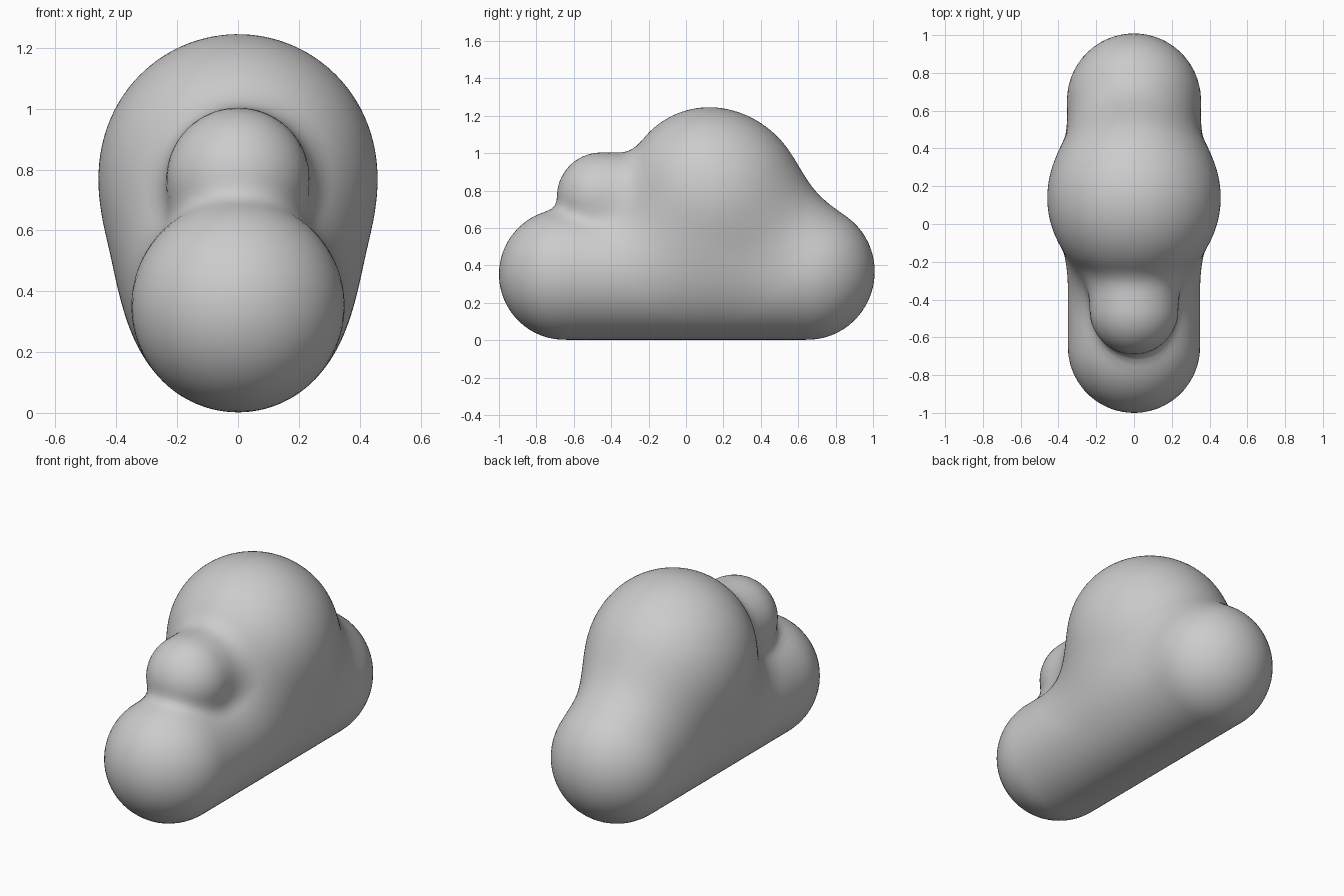
import bpy, bmesh
from mathutils import Vector

if "Cube" in bpy.data.objects:
    bpy.data.objects.remove(bpy.data.objects["Cube"])


def capsule(p, y0, z0, y1, z1, r):
    """Distance from p to a rounded bar lying in the x = 0 plane."""
    a, b = Vector((0, y0, z0)), Vector((0, y1, z1))
    ab = b - a
    t = max(0.0, min(1.0, (p - a).dot(ab) / ab.length_squared))
    return (p - a - ab * t).length - r


def blend(a, b, k):
    """Soft union of two distances, k = fillet size."""
    h = max(k - abs(a - b), 0.0)
    return min(a, b) - h * h / (4 * k)


BIG = Vector((0, 0.125, 0.79))


def cloud_distance(p):
    # long base lobe and the sloping shoulder at the back
    d = capsule(p, -0.65, 0.352, 0.65, 0.352, 0.35)
    d = blend(d, capsule(p, 0.67, 0.41, 0.3, 0.72, 0.25), 0.16)
    # large puff on top
    d = blend(d, (p - BIG).length - 0.455, 0.28)
    # small puff at the front
    return blend(d, capsule(p, -0.455, 0.768, -0.2, 0.768, 0.235), 0.075)


# Shrink a fine sphere inward onto the blended lobes
bm = bmesh.new()
bmesh.ops.create_icosphere(bm, subdivisions=6, radius=1.0)
centre = Vector((0, 0, 0.45))
for v in bm.verts:
    ray = v.co.normalized()
    dist = 1.5
    for _ in range(60):
        step = cloud_distance(centre + ray * dist)
        dist -= step
        if abs(step) < 0.0003:
            break
    v.co = centre + ray * dist
for f in bm.faces:
    f.smooth = True

mesh = bpy.data.meshes.new("cloud")
bm.to_mesh(mesh)
bm.free()
cloud = bpy.data.objects.new("cloud", mesh)
bpy.context.collection.objects.link(cloud)
